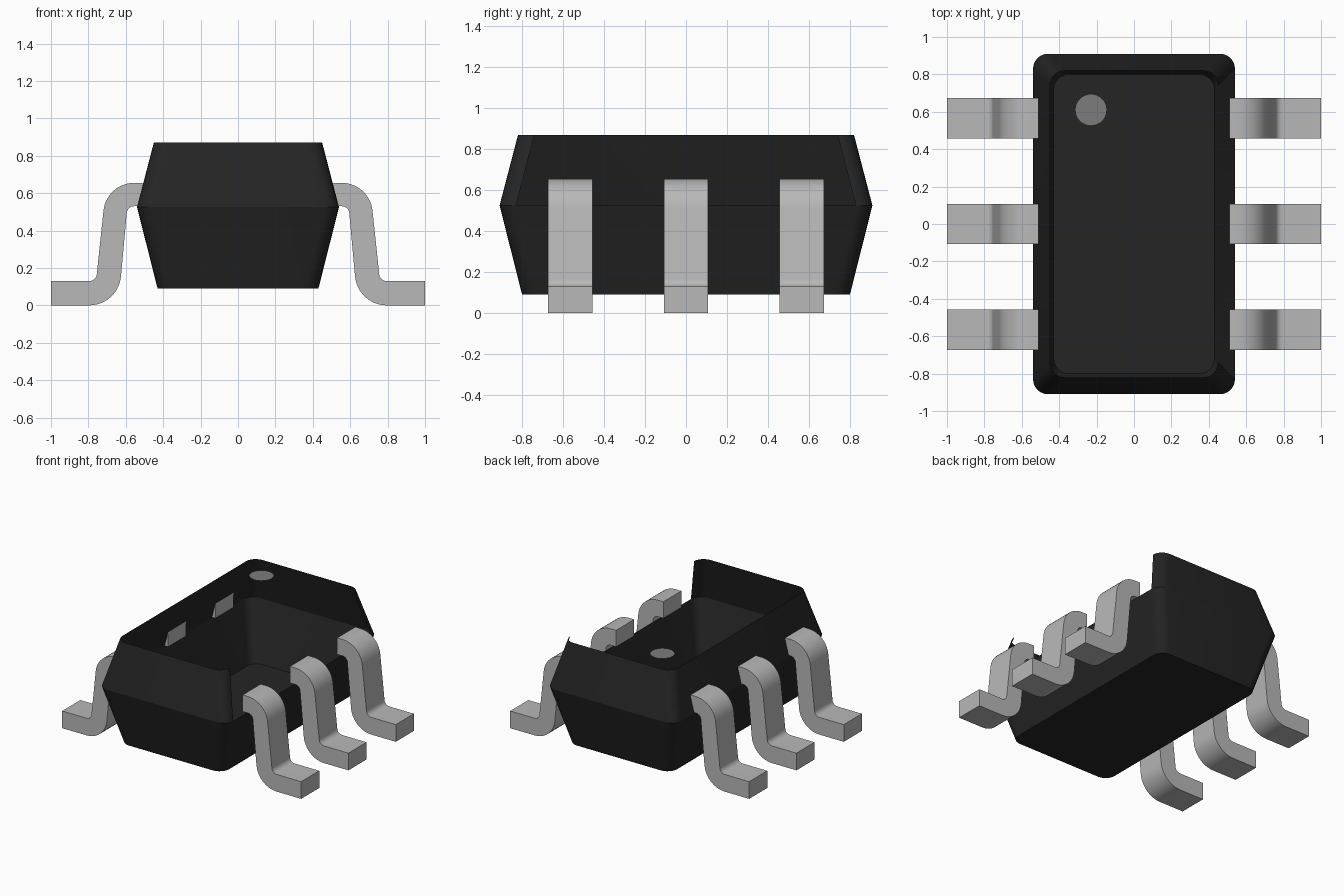
import bpy, bmesh, math

cube = bpy.data.objects.get("Cube")
if cube:
    bpy.data.objects.remove(cube, do_unlink=True)


def material(name, rgb):
    m = bpy.data.materials.new(name)
    m.use_nodes = True
    m.diffuse_color = (*rgb, 1)
    m.node_tree.nodes["Principled BSDF"].inputs["Base Color"].default_value = (*rgb, 1)
    return m


BLACK = material("black plastic", (0.018, 0.018, 0.018))
METAL = material("lead metal", (0.48, 0.48, 0.48))
MARK = material("grey marking", (0.20, 0.20, 0.20))


def finish(bm, name, mat):
    mesh = bpy.data.meshes.new(name)
    bm.to_mesh(mesh)
    bm.free()
    mesh.materials.append(mat)
    ob = bpy.data.objects.new(name, mesh)
    bpy.context.collection.objects.link(ob)
    bpy.ops.object.select_all(action='DESELECT')
    ob.select_set(True)
    bpy.context.view_layer.objects.active = ob
    bpy.ops.object.shade_smooth_by_angle(angle=math.radians(25))
    return ob


def arc(cx, cy, r, a0, a1, n):
    """Points on an arc, angles in degrees."""
    steps = [math.radians(a0 + (a1 - a0) * i / n) for i in range(n + 1)]
    return [(cx + r * math.cos(a), cy + r * math.sin(a)) for a in steps]


def rounded_ring(bm, hx, hy, z, r=0.08):
    """Counter-clockwise ring of a rounded rectangle; its last edge is the +x side."""
    pts = []
    for k, (sx, sy) in enumerate([(1, 1), (-1, 1), (-1, -1), (1, -1)]):
        pts += arc(sx * (hx - r), sy * (hy - r), r, 90 * k, 90 * k + 90, 6)
    return [bm.verts.new((x, y, z)) for x, y in pts]


# Body: hollow shell, open at the top and along the upper +x wall
bm = bmesh.new()
floor = rounded_ring(bm, 0.43, 0.80, 0.09)
waist = rounded_ring(bm, 0.54, 0.91, 0.525)
rim = rounded_ring(bm, 0.45, 0.82, 0.87)
n = len(floor)
bm.faces.new(floor[::-1])
for i in range(n):
    j = (i + 1) % n
    bm.faces.new((floor[i], floor[j], waist[j], waist[i]))
    if i < n - 1:
        bm.faces.new((waist[i], waist[j], rim[j], rim[i]))
finish(bm, "body_shell", BLACK)

# Pin one marker: thin flat disc level with the rim
bm = bmesh.new()
bmesh.ops.create_circle(bm, cap_ends=True, segments=32, radius=0.085)
bmesh.ops.translate(bm, verts=bm.verts, vec=(-0.23, 0.61, 0.87))
finish(bm, "pin_marker", MARK)

# Leads: S-shaped strip, upper and lower edges paired point by point
TILT = 7
upper = [(0.51, 0.655)] + arc(0.555, 0.49, 0.165, 90, TILT, 10)
upper += arc(0.795, 0.17, 0.04, 180 + TILT, 270, 10) + [(1.0, 0.13)]
lower = [(0.51, 0.53)] + arc(0.555, 0.49, 0.04, 90, TILT, 10)
lower += arc(0.795, 0.17, 0.17, 180 + TILT, 270, 10) + [(1.0, 0.0)]


def lead(name, side, y, half=0.108):
    bm = bmesh.new()
    rings = []
    for (ux, uz), (lx, lz) in zip(upper, lower):
        corners = [(ux, -half, uz), (ux, half, uz), (lx, half, lz), (lx, -half, lz)]
        rings.append([bm.verts.new((side * x, y + dy, z)) for x, dy, z in corners])
    for a, b in zip(rings, rings[1:]):
        for i in range(4):
            j = (i + 1) % 4
            bm.faces.new((a[i], a[j], b[j], b[i]))
    bm.faces.new(rings[0])
    bm.faces.new(rings[-1])
    bmesh.ops.recalc_face_normals(bm, faces=bm.faces)
    finish(bm, name, METAL)


for side, label in ((1, "left"), (-1, "right")):
    for y, place in ((-0.565, "front"), (0, "middle"), (0.565, "back")):
        lead(f"{label}_{place}_lead", side, y)
